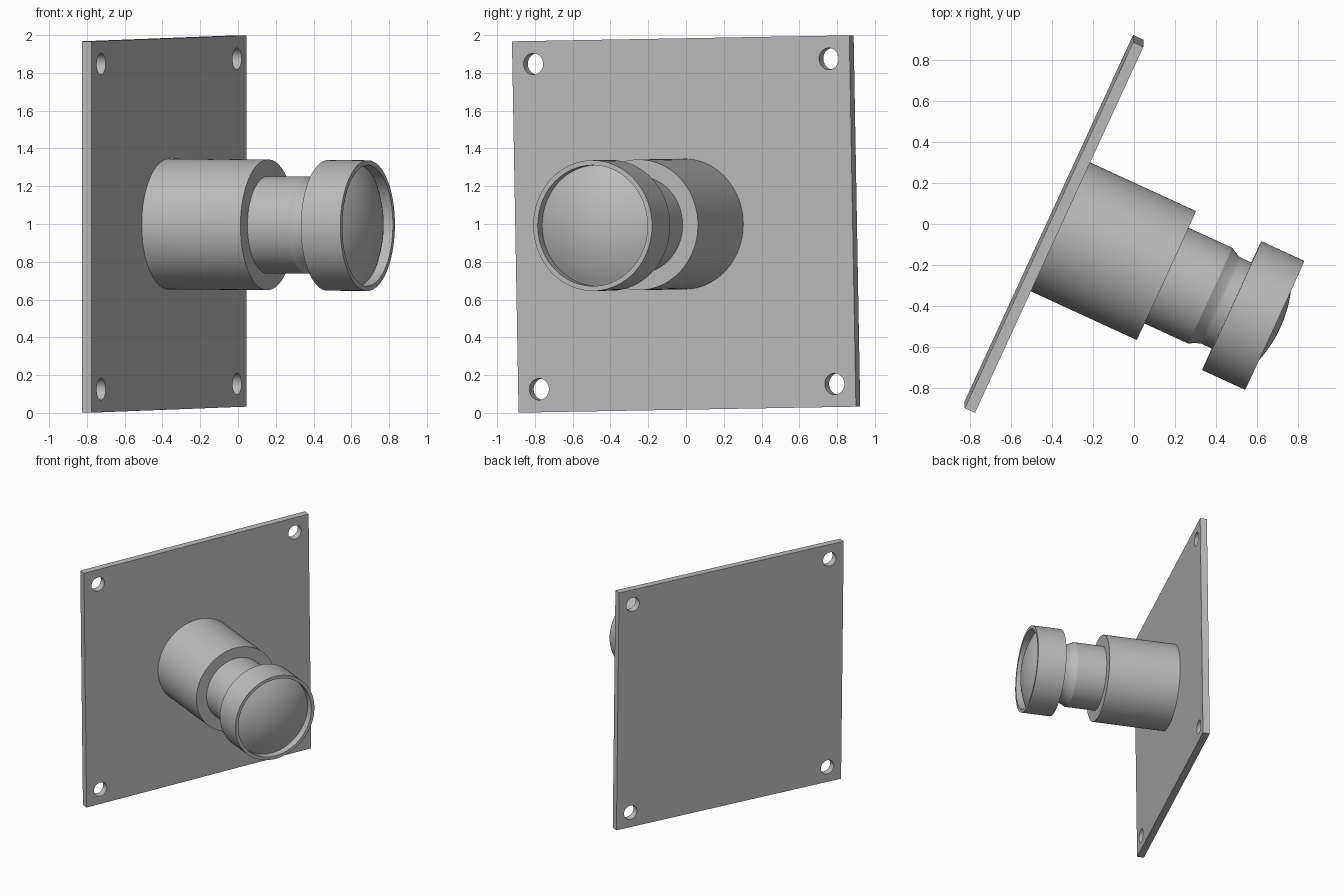
import bpy, bmesh, math
from mathutils import Matrix, Vector

if "Cube" in bpy.data.objects:
    bpy.data.objects.remove(bpy.data.objects["Cube"])

# Placement: local x is the knob axis, origin at the centre of the plate's front face
PLACE = (Matrix.Translation((-0.365, -0.011, 1.0))
         @ Matrix.Rotation(math.radians(1.02), 4, 'X')
         @ Matrix.Rotation(math.radians(-24.7), 4, 'Z'))
SEGMENTS = 96

grey = bpy.data.materials.new("plain_grey")
grey.diffuse_color = (0.5, 0.5, 0.5, 1)
grey.use_nodes = True
grey.node_tree.nodes["Principled BSDF"].inputs["Base Color"].default_value = grey.diffuse_color


def finish(name, bm):
    bmesh.ops.recalc_face_normals(bm, faces=bm.faces)
    mesh = bpy.data.meshes.new(name)
    bm.to_mesh(mesh)
    bm.free()
    mesh.materials.append(grey)
    obj = bpy.data.objects.new(name, mesh)
    bpy.context.collection.objects.link(obj)
    obj.matrix_world = PLACE
    return obj


def smooth(obj):
    bpy.ops.object.select_all(action='DESELECT')
    obj.select_set(True)
    bpy.context.view_layer.objects.active = obj
    bpy.ops.object.shade_smooth_by_angle(angle=math.radians(25))


def lathe(name, profile):
    """Spin (distance along axis, radius) points around local x."""
    bm = bmesh.new()
    verts = [bm.verts.new((s, r, 0)) for s, r in profile]
    edges = [bm.edges.new(pair) for pair in zip(verts, verts[1:])]
    bmesh.ops.spin(bm, geom=verts + edges, cent=(0, 0, 0), axis=(1, 0, 0),
                   angle=math.tau, steps=SEGMENTS, use_duplicate=False)
    bmesh.ops.remove_doubles(bm, verts=bm.verts, dist=1e-5)
    obj = finish(name, bm)
    smooth(obj)
    return obj


# Square mounting plate
HALF, THICK = 0.983, 0.055
bm = bmesh.new()
bmesh.ops.create_cube(bm, size=1, matrix=Matrix.Translation((-THICK / 2, 0, 0))
                      @ Matrix.Diagonal((THICK, 2 * HALF, 2 * HALF, 1)))
plate = finish("mounting_plate", bm)

# Four corner screw holes
bm = bmesh.new()
for sy in (-1, 1):
    for sz in (-1, 1):
        bmesh.ops.create_cone(
            bm, cap_ends=True, segments=48, radius1=0.057, radius2=0.057, depth=0.3,
            matrix=Matrix.Translation((0, sy * 0.861, sz * 0.861))
            @ Matrix.Rotation(math.pi / 2, 4, 'Y'))
cutter = finish("screw_hole_cutter", bm)
cutter.hide_render = True
cutter.hide_set(True)
cut = plate.modifiers.new("screw_holes", 'BOOLEAN')
cut.operation, cut.solver, cut.object = 'DIFFERENCE', 'EXACT', cutter
bpy.context.view_layer.objects.active = plate
plate.select_set(True)
bpy.ops.object.modifier_apply(modifier=cut.name)
bpy.data.objects.remove(cutter)
smooth(plate)

# Wide base cylinder
lathe("base_cylinder", [(0, 0), (0, 0.346), (0.575, 0.346), (0.575, 0)])

# Neck with a concave narrowing behind the knob
cove = [(0.81 + 0.06 * math.sin(a), 0.231 + 0.026 * (1 - math.sin(a)) ** 1.3)
        for a in (math.pi / 2 * i / 8 for i in range(9))]
lathe("neck", [(0.575, 0), (0.575, 0.257)] + cove + [(0.927, 0.231), (0.927, 0)])

# Knob rim with a shallow recess
lathe("knob_rim", [(0.927, 0), (0.927, 0.346), (1.157, 0.346),
                   (1.157, 0.32), (1.10, 0.32), (1.10, 0)])

# Domed face set in the recess
BASE, APEX, RADIUS = 1.10, 1.187, 0.32
sag = APEX - BASE
R = (RADIUS ** 2 + sag ** 2) / (2 * sag)
span = math.asin(RADIUS / R)
lathe("knob_dome", [(APEX - R + R * math.cos(span * i / 16), R * math.sin(span * i / 16))
                    for i in range(17)])
